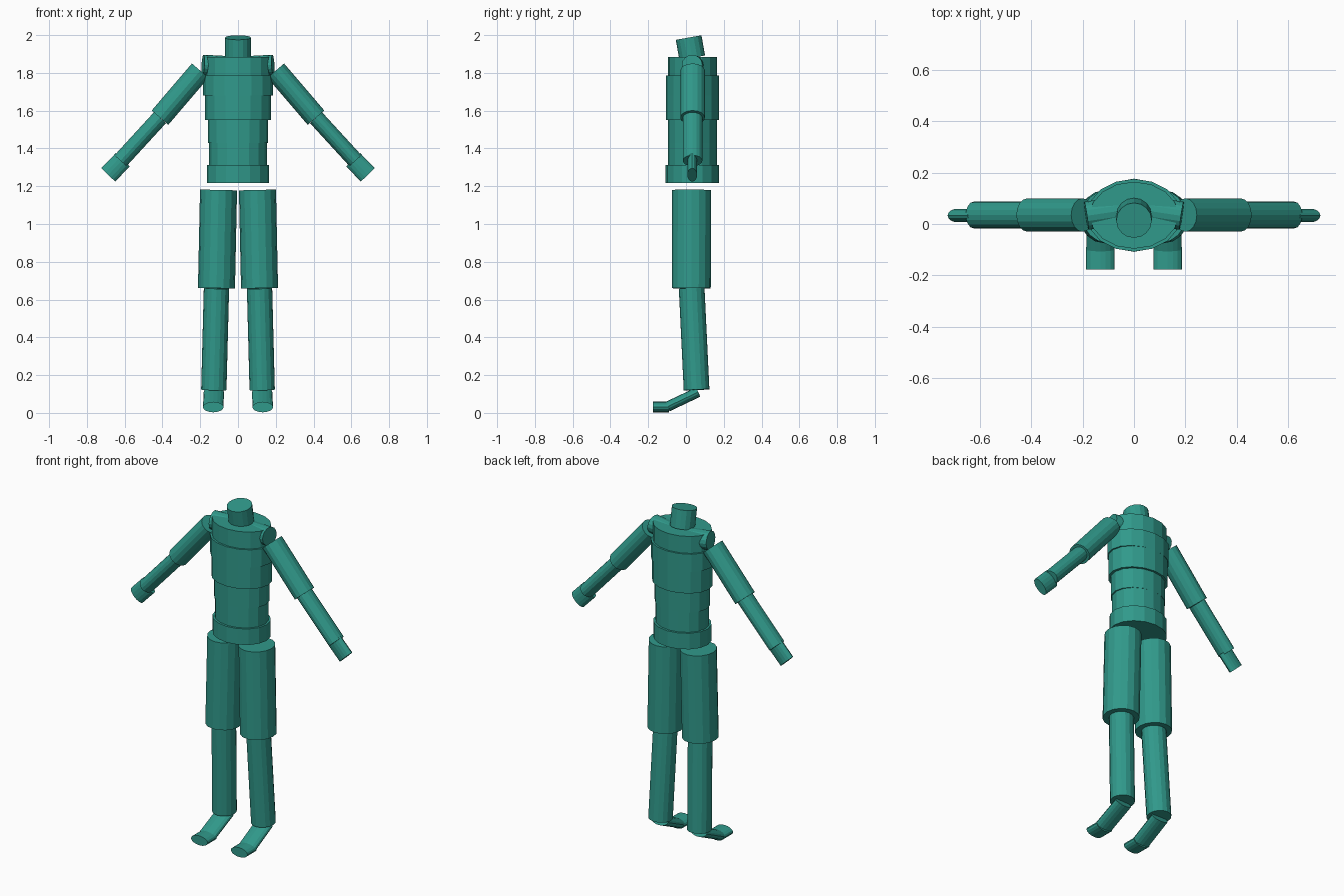
import bpy, bmesh, math
from mathutils import Vector

if "Cube" in bpy.data.objects:
    bpy.data.objects.remove(bpy.data.objects["Cube"])

SIDES = 16
X, Y = Vector((1, 0, 0)), Vector((0, 1, 0))
teal = bpy.data.materials.new("teal")
teal.diffuse_color = (0.030, 0.320, 0.258, 1)
teal.use_nodes = True
teal.node_tree.nodes["Principled BSDF"].inputs["Base Color"].default_value = teal.diffuse_color


def tube(name, start, end, side, r_side, r_other):
    """Closed elliptical cylinder from start to end; r_side is measured along side."""
    start, end = Vector(start), Vector(end)
    axis = (end - start).normalized()
    u = (side - axis * side.dot(axis)).normalized()
    v = axis.cross(u)
    bm = bmesh.new()
    rings = []
    for centre in (start, end):
        ring = []
        for i in range(SIDES):
            a = math.tau * i / SIDES
            ring.append(bm.verts.new(centre + u * r_side * math.cos(a) + v * r_other * math.sin(a)))
        rings.append(ring)
    a, b = rings
    for i in range(SIDES):
        j = (i + 1) % SIDES
        bm.faces.new((a[i], a[j], b[j], b[i]))
    bm.faces.new(a[::-1])
    bm.faces.new(b)
    bmesh.ops.recalc_face_normals(bm, faces=bm.faces)
    mesh = bpy.data.meshes.new(name)
    bm.to_mesh(mesh)
    bm.free()
    mesh.materials.append(teal)
    obj = bpy.data.objects.new(name, mesh)
    bpy.context.collection.objects.link(obj)


# Torso: stacked oval slabs (name, bottom, top, half width, half depth)
for name, z0, z1, rx, ry in (
    ("hips", 1.217, 1.312, 0.165, 0.142),
    ("waist", 1.312, 1.43, 0.153, 0.129),
    ("belly", 1.43, 1.55, 0.16, 0.129),
    ("lower_chest", 1.55, 1.68, 0.175, 0.141),
    ("upper_chest", 1.68, 1.785, 0.184, 0.141),
    ("shoulder_slab", 1.785, 1.885, 0.172, 0.130),
):
    tube(name, (0, 0.034, z0), (0, 0.034, z1), X, rx, ry)

# Neck, leaning forward
tube("neck", (0, 0.033, 1.88), (0, 0.014, 1.987), X, 0.069, 0.069)

# Limbs, mirrored: name, start, end, side axis, radius along it, other radius
limbs = (
    ("collarbone", (0.03, 0.055, 1.835), (0.185, 0.032, 1.843), Y, 0.055, 0.053),
    ("upper_arm", (0.2, 0.035, 1.812), (0.413, 0.035, 1.563), Y, 0.065, 0.058),
    ("forearm", (0.413, 0.035, 1.563), (0.622, 0.035, 1.335), Y, 0.052, 0.043),
    ("hand", (0.61, 0.033, 1.34), (0.687, 0.033, 1.26), Y, 0.026, 0.051),
    ("thigh", (0.103, 0.03, 1.18), (0.114, 0.028, 0.66), X, 0.098, 0.103),
    ("shin", (0.114, 0.03, 0.66), (0.128, 0.056, 0.122), X, 0.067, 0.068),
    ("foot", (0.128, 0.064, 0.11), (0.131, -0.098, 0.033), X, 0.054, 0.027),
    ("toes", (0.131, -0.09, 0.031), (0.131, -0.176, 0.031), X, 0.055, 0.028),
)
for label, s in (("left", 1), ("right", -1)):
    for name, p, q, side, ra, rb in limbs:
        tube(f"{label}_{name}", (s * p[0], *p[1:]), (s * q[0], *q[1:]), side, ra, rb)
